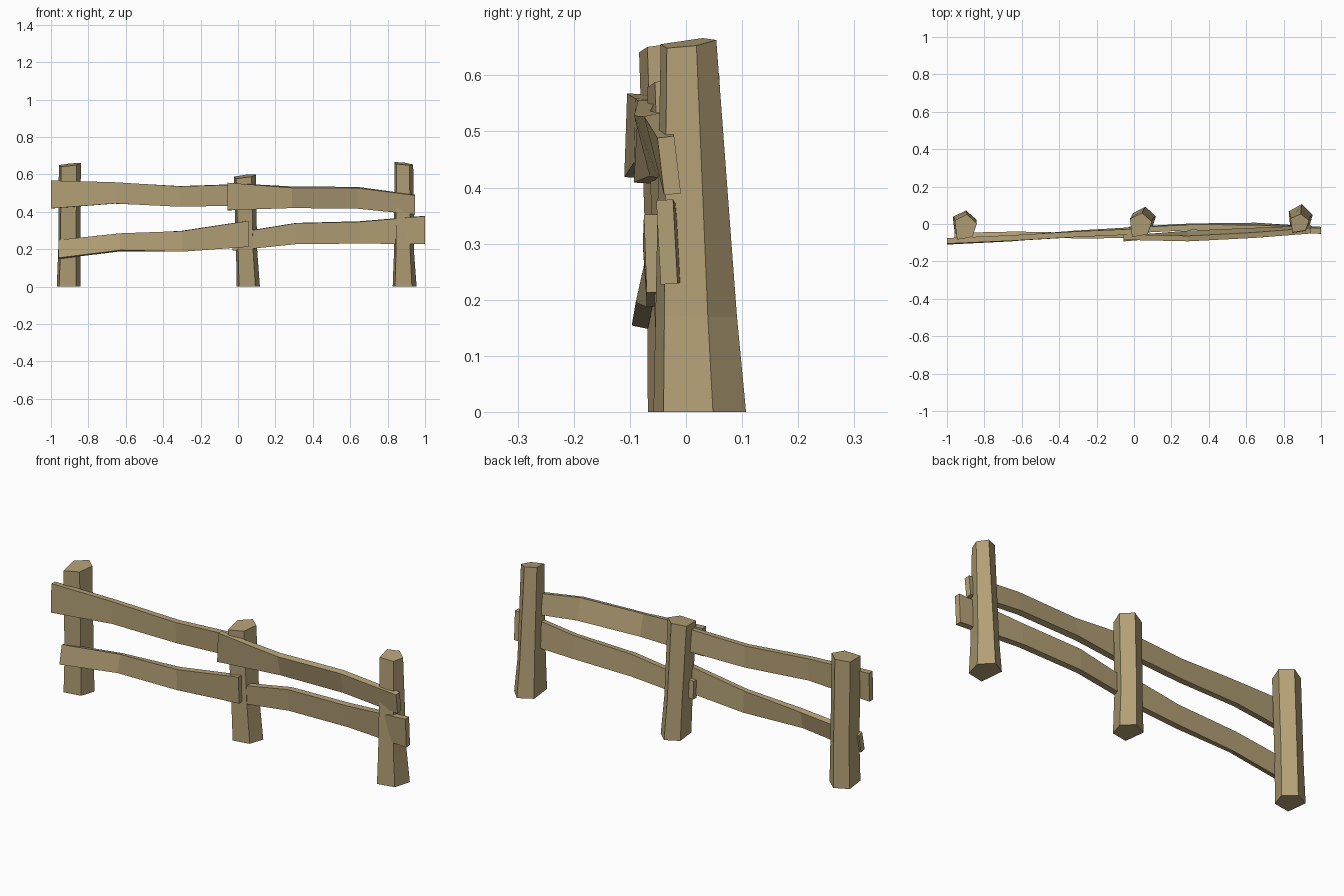
import bpy, bmesh
from mathutils import Vector

wood = bpy.data.materials.new("weathered_wood")
wood.diffuse_color = (0.45, 0.35, 0.18, 1)


def loft(name, rings):
    """Skin a list of equal-sized vertex rings and cap both ends."""
    bm = bmesh.new()
    vs = [[bm.verts.new(p) for p in r] for r in rings]
    n = len(vs[0])
    for a, b in zip(vs, vs[1:]):
        for i in range(n):
            j = (i + 1) % n
            bm.faces.new((a[i], a[j], b[j], b[i]))
    bm.faces.new(vs[0][::-1])
    bm.faces.new(vs[-1])
    bmesh.ops.recalc_face_normals(bm, faces=bm.faces)
    me = bpy.data.meshes.new(name)
    bm.to_mesh(me)
    bm.free()
    me.materials.append(wood)
    bpy.context.collection.objects.link(bpy.data.objects.new(name, me))


# Rough five-sided post section: back, left, front left, front right, right
SECTION = [(0.008, 0.085), (-0.063, 0.045), (-0.05, -0.08), (0.04, -0.062), (0.065, 0.026)]


def post(name, levels, slope_x, slope_y):
    rings = []
    for k, (z, cx, cy, sx, sy) in enumerate(levels):
        top = k == len(levels) - 1
        rings.append([(cx + x * sx, cy + y * sy,
                       z + (x * sx * slope_x + y * sy * slope_y if top else 0))
                      for x, y in SECTION])
    loft(name, rings)


# Posts: (z, centre x, centre y, width scale, depth scale)
post("left_post", [(0, -0.906, 0.0, 1, 0.85), (0.2, -0.903, -0.003, 0.92, 0.83),
                   (0.652, -0.9, -0.018, 0.92, 0.82)], 0.1, 0.1)
post("middle_post", [(0, 0.054, 0.018, 0.97, 0.87), (0.2, 0.045, 0.01, 0.88, 0.83),
                     (0.59, 0.036, -0.007, 0.92, 0.78)], 0.1, 0.12)
post("right_post", [(0, 0.89, 0.022, 1, 1), (0.17, 0.887, 0.016, 0.85, 0.88),
                    (0.657, 0.886, 0.003, 0.78, 0.6)], -0.12, 0.13)


# Rails: twisted planks through (x, bottom y, bottom z, top y, top z)
def rail(name, stations, t=0.03):
    rings = []
    for x, yb, zb, yt, zt in stations:
        up = Vector((0, yt - yb, zt - zb)).normalized()
        side = Vector((0, up.z, -up.y)) * (t / 2)
        b, c = Vector((x, yb, zb)), Vector((x, yt, zt))
        rings.append([b - side, b + side, c + side, c - side])
    loft(name, rings)


rail("upper_left_rail", [(-1.0, -0.095, 0.418, -0.09, 0.567), (-0.66, -0.078, 0.444, -0.075, 0.558),
                         (-0.31, -0.05, 0.428, -0.055, 0.537), (0.03, -0.03, 0.435, -0.04, 0.548)])
rail("upper_right_rail", [(-0.055, -0.078, 0.408, -0.07, 0.555), (0.29, -0.05, 0.424, -0.078, 0.532),
                          (0.64, -0.035, 0.42, -0.06, 0.53), (0.945, -0.024, 0.388, -0.036, 0.49)])
rail("lower_left_rail", [(-0.96, -0.082, 0.151, -0.062, 0.247), (-0.63, -0.075, 0.192, -0.055, 0.282),
                         (-0.3, -0.055, 0.188, -0.062, 0.298), (0.055, -0.055, 0.213, -0.06, 0.352)])
rail("lower_right_rail", [(-0.03, -0.03, 0.193, -0.035, 0.285), (0.31, -0.012, 0.228, -0.018, 0.34),
                          (0.65, -0.008, 0.232, -0.02, 0.348), (1.0, -0.03, 0.228, -0.038, 0.378)])
